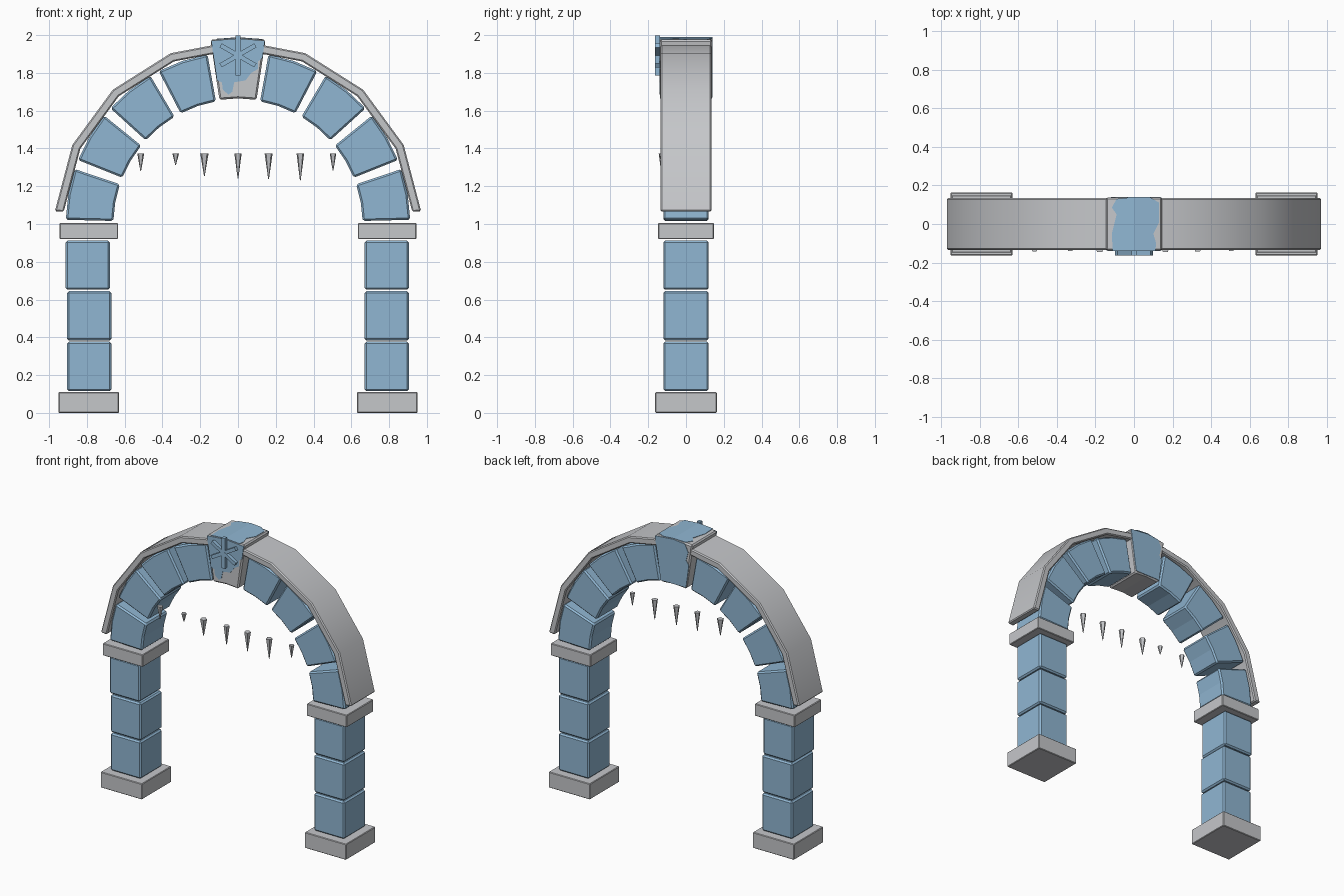
import bpy, bmesh, math

if "Cube" in bpy.data.objects:
    bpy.data.objects.remove(bpy.data.objects["Cube"])

def material(name, rgb):
    m = bpy.data.materials.new(name)
    m.diffuse_color = (*rgb, 1)
    m.use_nodes = True
    m.node_tree.nodes["Principled BSDF"].inputs["Base Color"].default_value = m.diffuse_color
    return m

BLUE = material("ice_blue", (0.28, 0.47, 0.65))
GREY = material("pale_grey", (0.56, 0.57, 0.59))
CZ = 1.0  # height of the arch centre

def finish(name, bm, mat, bevel=0, smooth=False):
    bmesh.ops.recalc_face_normals(bm, faces=bm.faces)
    if bevel:
        sharp = [e for e in bm.edges if e.calc_face_angle(0) > math.radians(35)]
        bmesh.ops.bevel(bm, geom=sharp, offset=bevel, segments=1, affect='EDGES')
    me = bpy.data.meshes.new(name)
    bm.to_mesh(me)
    bm.free()
    ob = bpy.data.objects.new(name, me)
    bpy.context.collection.objects.link(ob)
    me.materials.append(mat)
    if smooth:
        bpy.context.view_layer.objects.active = ob
        ob.select_set(True)
        bpy.ops.object.shade_smooth_by_angle(angle=math.radians(30))
        ob.select_set(False)
    return ob

def extrude(name, pts, offset, mat, bevel=0, smooth=False):
    """Closed outline of 3D points, extruded by an offset."""
    bm = bmesh.new()
    f = bm.faces.new([bm.verts.new(p) for p in pts])
    r = bmesh.ops.extrude_face_region(bm, geom=[f], use_keep_orig=True)
    vs = [v for v in r['geom'] if isinstance(v, bmesh.types.BMVert)]
    bmesh.ops.translate(bm, verts=vs, vec=offset)
    return finish(name, bm, mat, bevel, smooth)

def box(name, x0, x1, hy, z0, z1, mat, bevel):
    pts = [(x0, -hy, z0), (x1, -hy, z0), (x1, hy, z0), (x0, hy, z0)]
    return extrude(name, pts, (0, 0, z1 - z0), mat, bevel)

def arc_block(name, a0, a1, r0, r1, hy, n, mat, bevel, smooth=False):
    """Arch segment between two angles (degrees) and two radii."""
    angs = [math.radians(a0 + (a1 - a0) * i / n) for i in range(n + 1)]
    ring = [(r1, a) for a in angs] + [(r0, a) for a in reversed(angs)]
    pts = [(r * math.cos(a), -hy, CZ + r * math.sin(a)) for r, a in ring]
    return extrude(name, pts, (0, 2 * hy, 0), mat, bevel, smooth)

# Pillars and arch stones on both sides
for side, s in (("left", -1), ("right", 1)):
    def sbox(name, a, b, *rest):
        box(f"{side}_{name}", *sorted((s * a, s * b)), *rest)
    sbox("base", 0.63, 0.95, 0.163, 0, 0.11, GREY, 0.004)
    for i, (z0, z1) in enumerate(((0.115, 0.377), (0.383, 0.645), (0.652, 0.912))):
        d = 0.008 if (s < 0 and i == 2) else 0
        sbox(f"pillar_block_{i + 1}", 0.67 + d, 0.905 + d, 0.12, z0, z1, BLUE, 0.01)
    sbox("capital", 0.635, 0.945, 0.148, 0.92, 1.005, GREY, 0.004)
    for i in range(4):
        a0 = 1.4 + 20.4 * i
        a1 = a0 + 17.2
        if s < 0:
            a0, a1 = 180 - a1, 180 - a0
        arc_block(f"{side}_arch_stone_{i + 1}", a0, a1, 0.66, 0.912, 0.12, 2, BLUE, 0.01)

# Outer hood band
arc_block("hood_band", 4, 176, 0.925, 0.972, 0.135, 8, GREY, 0.007, True)

# Keystone with irregular frosted patches
arc_block("keystone", 81.5, 98.5, 0.665, 0.986, 0.138, 2, GREY, 0.009)
front = [(-.142, 1.97), (0, 1.982), (.142, 1.97), (.13, 1.88), (.105, 1.86), (.105, 1.82),
         (.07, 1.80), (.04, 1.76), (-.02, 1.75), (-.03, 1.70), (-.05, 1.685), (-.08, 1.71),
         (-.085, 1.75), (-.112, 1.76), (-.117, 1.80)]
back = [(-.09, 1.973), (0, 1.982), (.142, 1.97), (.098, 1.67), (-.098, 1.67),
        (-.12, 1.83), (-.10, 1.86), (-.115, 1.92)]
extrude("keystone_front_patch", [(x, -.137, z) for x, z in front], (0, -.004, 0), BLUE)
extrude("keystone_back_patch", [(x, .137, z) for x, z in back], (0, .004, 0), BLUE)
top_right = [(0, .14), (.08, .14), (.13, .11), (.13, .01), (.10, -.05), (.115, -.10),
             (.11, -.14), (0, -.14)]
top_left = [(0, -.14), (-.11, -.14), (-.115, -.05), (-.09, .05), (-.115, .085),
            (-.09, .13), (0, .14)]
for n, o in (("right", top_right), ("left", top_left)):
    extrude(f"keystone_top_patch_{n}", [(x, y, 1.985 - .075 * abs(x)) for x, y in o],
            (0, 0, .004), BLUE)

# Six-armed snowflake emblem
for i, a in enumerate((90, 30, 150)):
    c, q = math.cos(math.radians(a)), math.sin(math.radians(a))
    pts = [(u * c - v * q, -.138, 1.893 + u * q + v * c)
           for u, v in ((-.106, -.012), (.106, -.012), (.106, .012), (-.106, .012))]
    extrude(f"emblem_bar_{i + 1}", pts, (0, -.025 - .0005 * i, 0), BLUE)

# Hanging icicles
for i, (x, tip, r) in enumerate(((-.515, 1.28, .019), (-.33, 1.312, .018), (-.178, 1.255, .023),
                                 (0, 1.24, .02), (.162, 1.237, .022), (.33, 1.23, .021),
                                 (.503, 1.283, .018))):
    bm = bmesh.new()
    bmesh.ops.create_cone(bm, cap_ends=True, segments=5, radius1=.002, radius2=r, depth=1.372 - tip)
    bmesh.ops.translate(bm, verts=bm.verts, vec=(x, -.126, (1.372 + tip) / 2))
    finish(f"icicle_{i + 1}", bm, GREY)
